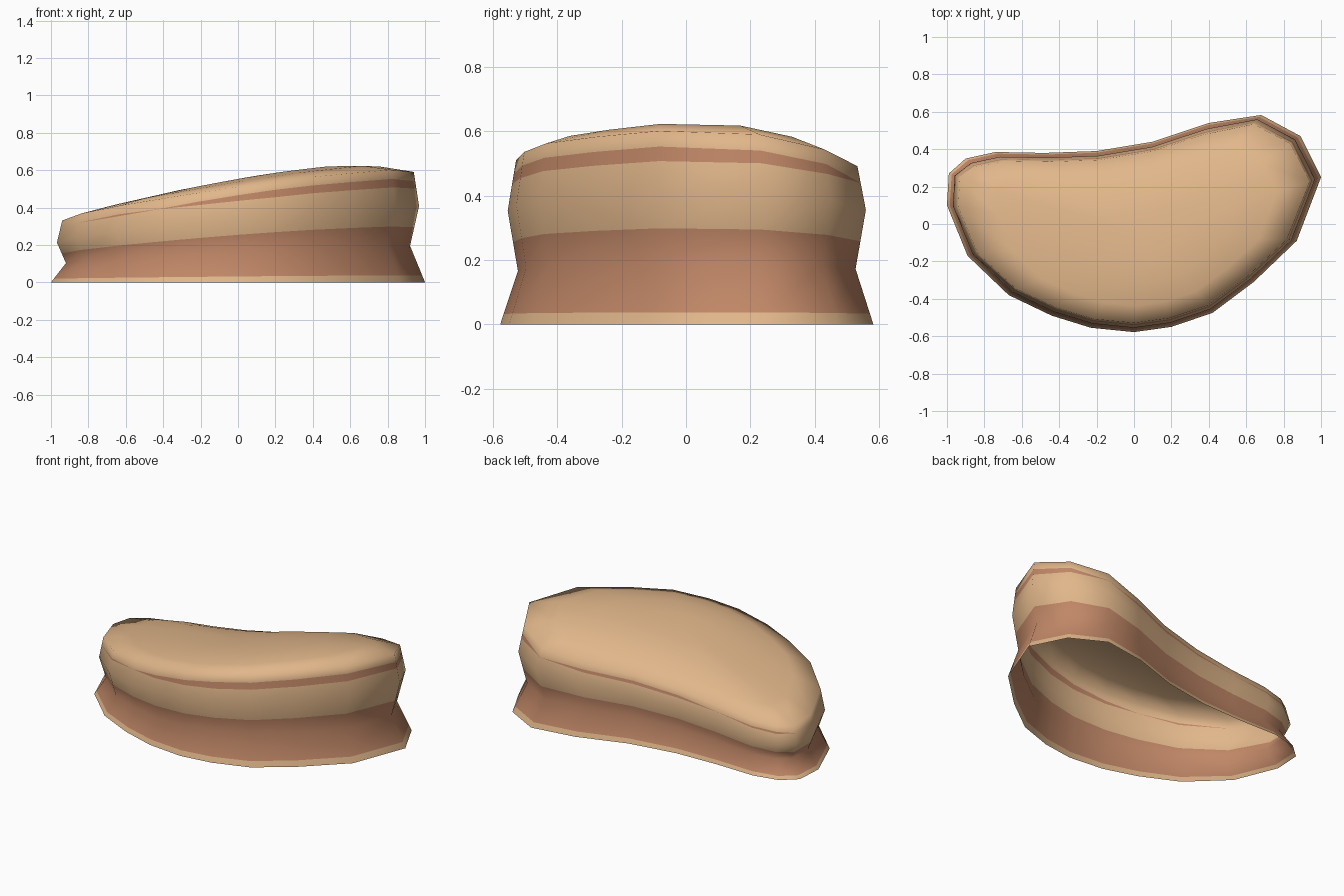
import bpy, bmesh

if "Cube" in bpy.data.objects:
    bpy.data.objects.remove(bpy.data.objects["Cube"])


def material(name, rgb):
    m = bpy.data.materials.new(name)
    m.diffuse_color = (*rgb, 1)
    m.use_nodes = True
    m.node_tree.nodes["Principled BSDF"].inputs["Base Color"].default_value = m.diffuse_color
    return m


tan = material("tan", (0.75, 0.47, 0.255))
brown = material("reddish brown", (0.53, 0.243, 0.135))

# Bean-shaped footprint, counterclockwise from the right end
outline = [(1.0, .25), (.89, .47), (.68, .583), (.4, .54), (.1, .44),
           (-.2, .39), (-.48, .38), (-.74, .385), (-.9, .35), (-.99, .27),
           (-1.0, .1), (-.89, -.17), (-.67, -.38), (-.44, -.49), (-.23, -.555),
           (0, -.578), (.2, -.55), (.42, -.475), (.64, -.31), (.87, -.09)]
# Width of the thin upper stripe at each outline point (0 = gap)
stripe = [.9, .8, 0, .6, .7, .6, 0, .4, .5, 0,
          0, 0, .3, 0, .5, .8, 1, 1, 1, 1]
N = len(outline)


def ring(sx, sy, height, back=0):
    """Scaled footprint at height(x, y), hollow back side pulled in a little."""
    pts = []
    for x, y in outline:
        px = x * sx
        py = y * sy - (back if y > .3 and x < .45 else 0)
        pts.append((px, py, height(px, py)))
    return pts


def mix(r1, r2, ts):
    return [tuple(p + (q - p) * t for p, q in zip(v1, v2))
            for v1, v2, t in zip(r1, r2, ts)]


def rim_height(x, y):
    return .447 + .147 * x - .12 * y + .037 * x * x


foot = ring(1, 1, lambda x, y: 0)
waist = ring(.92, .905, lambda x, y: .153 + .052 * x - .025 * y, .01)
bulge = ring(.968, .96, lambda x, y: .32 + .105 * x - .06 * y, .01)
rim = ring(.94, .915, rim_height, .015)

# Side wall rings, with extra loops at the colour borders
rings = [foot,
         mix(foot, waist, [.19] * N),
         waist,
         mix(waist, bulge, [.47] * N),
         bulge,
         mix(bulge, rim, [.62 - .12 * max(w, .02) for w in stripe]),
         mix(bulge, rim, [.62 + .12 * max(w, .02) for w in stripe]),
         rim]

# Domed top: rings shrinking to a centre point
cx, cy = .06, -.07


def dome_point(x, y, r):
    """Rim height eased towards the centre, plus a swell."""
    px, py = cx + (x - cx) * r, cy + (y - cy) * r
    swell = .09 + .03 * px + .03 * py
    return px, py, rim_height(px, py) + swell * (1 - r ** 3)


for r in (.8, .55, .28):
    rings.append([dome_point(x, y, r) for x, y, z in rim])

bm = bmesh.new()
loops = [[bm.verts.new(p) for p in rg] for rg in rings]
for k in range(len(loops) - 1):
    for i in range(N):
        j = (i + 1) % N
        f = bm.faces.new((loops[k][i], loops[k][j],
                          loops[k + 1][j], loops[k + 1][i]))
        # Broad band around the waist, thin broken stripe under the rim
        if k in (1, 2) or (k == 5 and max(stripe[i], stripe[j]) > 0):
            f.material_index = 1
centre = bm.verts.new(dome_point(cx, cy, 0))
for i in range(N):
    bm.faces.new((loops[-1][i], loops[-1][(i + 1) % N], centre))
for f in bm.faces:
    f.smooth = True

mesh = bpy.data.meshes.new("bean_shell")
bm.to_mesh(mesh)
bm.free()
mesh.materials.append(tan)
mesh.materials.append(brown)
obj = bpy.data.objects.new("bean_shell", mesh)
bpy.context.collection.objects.link(obj)
